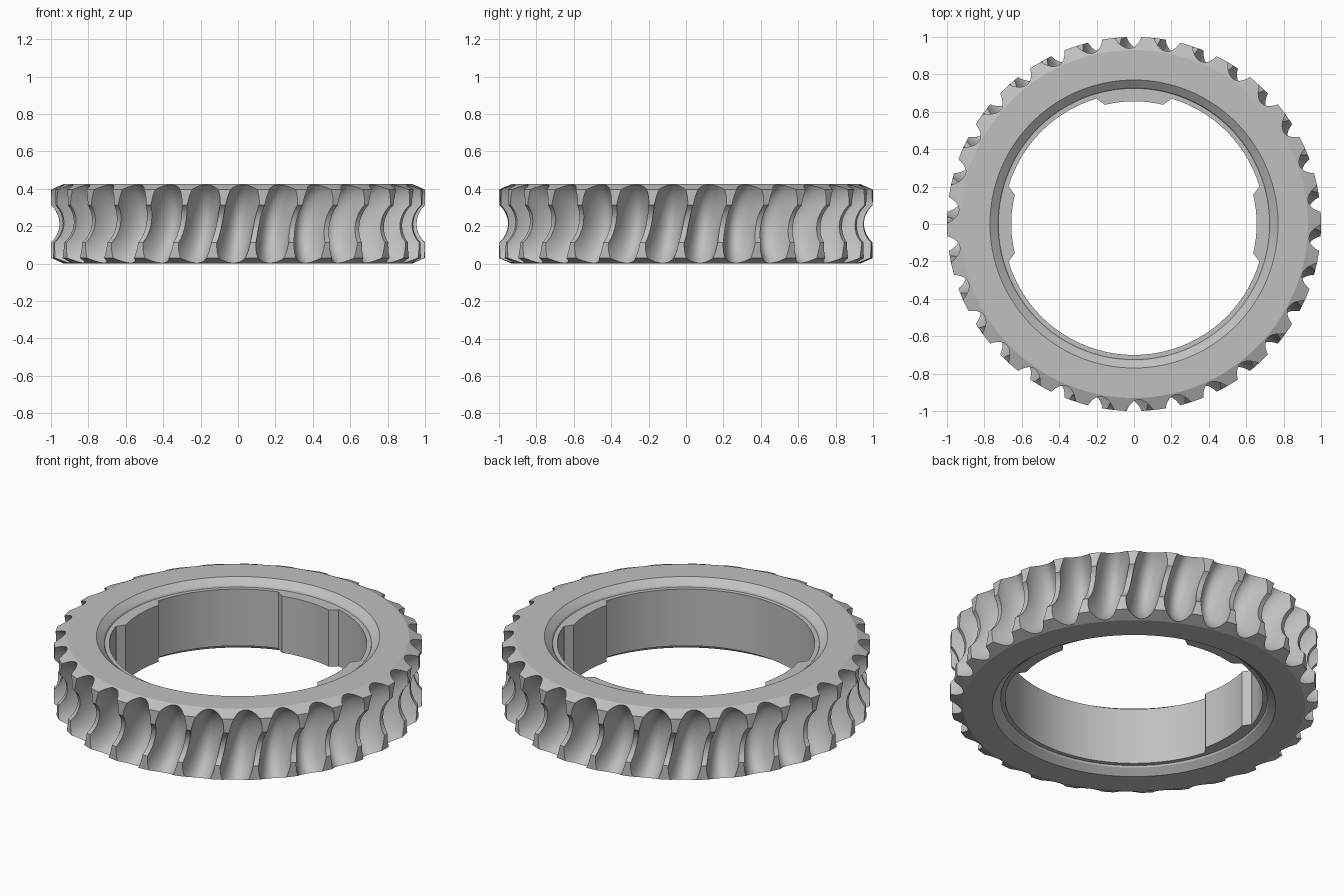
import bpy, bmesh
from math import sin, cos, pi, radians, acos

if "Cube" in bpy.data.objects:
    bpy.data.objects.remove(bpy.data.objects["Cube"], do_unlink=True)

H = 0.426           # ring height
MID = H / 2
TEETH = 30
PITCH = 2 * pi / TEETH
AXIS_R = 1.088      # distance of the mating worm axis
THROAT = 0.133      # worm radius that hollows the tooth tips
LEAD = 0.85 * PITCH  # helical turn of a groove per revolution of the worm

grey = bpy.data.materials.new("light grey")
grey.use_nodes = True
grey.diffuse_color = (0.53, 0.53, 0.53, 1)
grey.node_tree.nodes["Principled BSDF"].inputs["Base Color"].default_value = (0.53, 0.53, 0.53, 1)


def polar(r, a, z):
    return (r * cos(a), r * sin(a), z)


def add_loops(bm, loops, closed):
    """Skin a row of equal point loops, joining the ends or capping them."""
    rows = [[bm.verts.new(p) for p in loop] for loop in loops]
    n = len(rows[0])
    pairs = list(zip(rows, rows[1:]))
    if closed:
        pairs.append((rows[-1], rows[0]))
    else:
        bm.faces.new(rows[0])
        bm.faces.new(rows[-1][::-1])
    for a, b in pairs:
        for i in range(n):
            j = (i + 1) % n
            bm.faces.new((a[i], b[i], b[j], a[j]))


def finish(bm, name):
    bmesh.ops.recalc_face_normals(bm, faces=bm.faces)
    mesh = bpy.data.meshes.new(name)
    bm.to_mesh(mesh)
    bm.free()
    mesh.materials.append(grey)
    ob = bpy.data.objects.new(name, mesh)
    bpy.context.collection.objects.link(ob)
    return ob


def activate(ob):
    bpy.ops.object.select_all(action='DESELECT')
    ob.select_set(True)
    bpy.context.view_layer.objects.active = ob


# Ring blank: upper half profile from bore to tip, mirrored, with a hollow throat
half = [(0.70, 0.17), (0.725, 0.17), (0.73, 0.18), (0.77, MID), (0.93, MID), (1.0, 0.183)]
edge = acos((AXIS_R - 1.0) / THROAT)
throat = []
for i in range(17):
    phi = edge * (1 - i / 8)
    throat.append((AXIS_R - THROAT * cos(phi), THROAT * sin(phi)))
profile = half + throat + [(r, -z) for r, z in reversed(half)]
SEG = 180
bm = bmesh.new()
add_loops(bm, [[polar(r, 2 * pi * k / SEG, MID + z) for r, z in profile]
               for k in range(SEG)], True)
ring = finish(bm, "toothed_ring")

# Cutter: one round-bottomed helical groove per tooth gap
bm = bmesh.new()
STEPS = 24
ARC = 16
section = [(0.115 + 0.142 * sin(pi * i / ARC), 0.088 * cos(pi * i / ARC))
           for i in range(ARC + 1)]
for t in range(TEETH):
    start = (t + 0.5) * PITCH
    loops = []
    for i in range(STEPS + 1):
        phi = radians(95) * (2 * i / STEPS - 1)
        turn = start + LEAD * phi / (2 * pi)
        loops.append([polar(AXIS_R - d * cos(phi), turn + s / 0.97, MID + d * sin(phi))
                      for d, s in section])
    add_loops(bm, loops, False)
cutter = finish(bm, "groove_cutter")
cutter.hide_render = True

cut = ring.modifiers.new("grooves", 'BOOLEAN')
cut.operation = 'DIFFERENCE'
cut.solver = 'EXACT'
cut.object = cutter
activate(ring)
bpy.ops.object.modifier_apply(modifier="grooves")
bpy.data.objects.remove(cutter, do_unlink=True)

# Three driving pads inside the bore
objects = [ring]
for name, angle in (("left_pad", 0), ("back_pad", 90), ("right_pad", 180)):
    outline = [(0.708, 16.5 - 3.3 * i) for i in range(11)]
    outline += [(0.697, -16.5)]
    outline += [(0.656, -13.7 + 2.74 * i) for i in range(11)]
    outline += [(0.697, 16.5)]
    bm = bmesh.new()
    add_loops(bm, [[polar(r, radians(a + angle), z) for r, a in outline]
                   for z in (MID - 0.17, MID + 0.17)], False)
    objects.append(finish(bm, name))

for ob in objects:
    activate(ob)
    bpy.ops.object.shade_smooth_by_angle(angle=radians(21))
